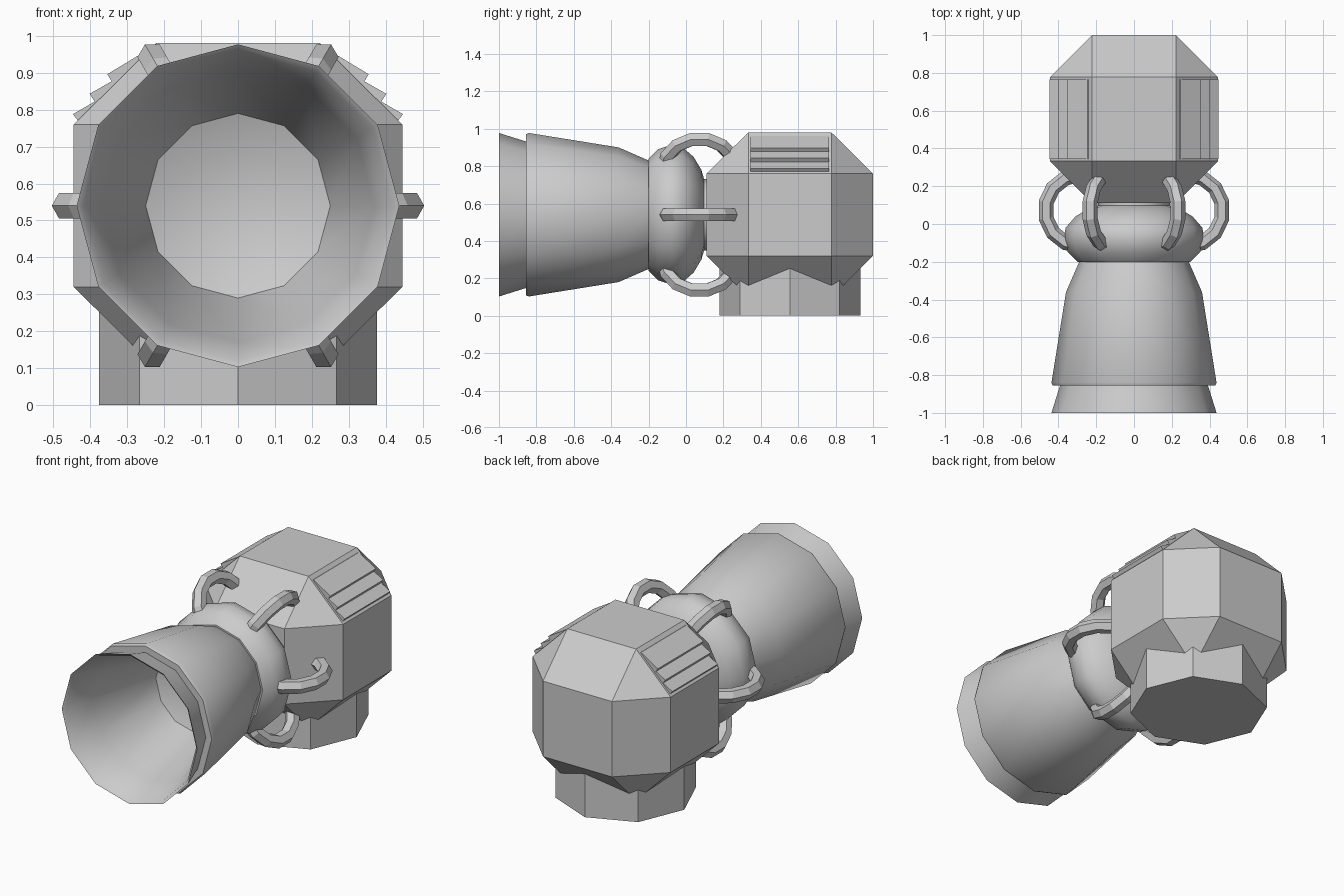
import bpy, bmesh, math
from mathutils import Vector, Matrix

if "Cube" in bpy.data.objects:
    bpy.data.objects.remove(bpy.data.objects["Cube"])

ZC = 0.54          # height of the main axis
HY = 0.555         # centre of the housing along y


def add_object(name, bm, smooth=None):
    bmesh.ops.recalc_face_normals(bm, faces=bm.faces)
    me = bpy.data.meshes.new(name)
    bm.to_mesh(me)
    bm.free()
    ob = bpy.data.objects.new(name, me)
    bpy.context.collection.objects.link(ob)
    if smooth:
        bpy.ops.object.select_all(action='DESELECT')
        ob.select_set(True)
        bpy.context.view_layer.objects.active = ob
        bpy.ops.object.shade_smooth_by_angle(angle=math.radians(smooth))
    return ob


def lathe(name, profile, sides=12, smooth=40):
    """Revolve (radius, y) points around the main y axis."""
    bm = bmesh.new()
    rings = []
    for r, y in profile:
        if r == 0:
            rings.append([bm.verts.new((0, y, ZC))] * sides)
        else:
            rings.append([bm.verts.new((r * math.sin(2 * math.pi * i / sides), y,
                                        ZC + r * math.cos(2 * math.pi * i / sides)))
                          for i in range(sides)])
    for a, b in zip(rings, rings[1:]):
        for i in range(sides):
            j = (i + 1) % sides
            quad = list(dict.fromkeys((a[i], a[j], b[j], b[i])))
            bm.faces.new(quad)
    return add_object(name, bm, smooth)


# Faceted housing: cube with every edge and corner cut
bm = bmesh.new()
H, S = 0.445, 0.222
for axis in range(3):
    for sx in (-1, 1):
        for sy in (-1, 1):
            for sz in (-1, 1):
                p = [sx * S, sy * S, sz * S]
                p[axis] *= H / S
                bm.verts.new((p[0], p[1] + HY, p[2] * 0.99 + ZC))
bmesh.ops.convex_hull(bm, input=bm.verts)
bmesh.ops.dissolve_limit(bm, angle_limit=0.02, verts=bm.verts, edges=bm.edges)
add_object("housing", bm)

# Octagonal foot
bm = bmesh.new()
bmesh.ops.create_cone(bm, cap_ends=True, segments=8, radius1=0.377, radius2=0.377,
                      depth=0.3, matrix=Matrix.Translation((0, HY, 0.15)))
add_object("foot", bm)

# Stepped vent louvres on both upper slopes
vent = [(0.428, 0.763), (0.447, 0.788), (0.388, 0.822), (0.402, 0.843),
        (0.342, 0.877), (0.354, 0.896), (0.245, 0.962), (0.2, 0.95), (0.38, 0.77)]
for side, label in ((1, "right"), (-1, "left")):
    bm = bmesh.new()
    f = bm.faces.new([bm.verts.new((side * x, 0.345, z)) for x, z in vent])
    ext = bmesh.ops.extrude_face_region(bm, geom=[f])
    bmesh.ops.translate(bm, vec=(0, 0.42, 0),
                        verts=[v for v in ext["geom"] if isinstance(v, bmesh.types.BMVert)])
    add_object(label + "_vent", bm)

# Neck collar and rounded joint
lathe("neck_collar", [(0, 0.08), (0.19, 0.08), (0.19, 0.14), (0, 0.14)])
lathe("joint", [(0, -0.2), (0.30, -0.2), (0.35, -0.15), (0.373, -0.08), (0.362, -0.02),
                (0.31, 0.04), (0.24, 0.082), (0.17, 0.103), (0, 0.11)])

# Six hoops around the joint
N, M, R, T = 14, 6, 0.19, 0.04
for k in range(6):
    a = math.radians(60 * k)
    out = Vector((math.cos(a), 0, math.sin(a)))
    tan = Vector((-math.sin(a), 0, math.cos(a)))
    bm = bmesh.new()
    grid = []
    for i in range(N):
        t = 2 * math.pi * (i + 0.5) / N
        d = out * math.cos(t) + Vector((0, math.sin(t), 0))
        c = out * 0.28 + Vector((0, 0.072, ZC))
        grid.append([bm.verts.new(c + d * (R + T * math.cos(2 * math.pi * j / M))
                                  + tan * (T * math.sin(2 * math.pi * j / M)))
                     for j in range(M)])
    for i in range(N):
        for j in range(M):
            n, m = (i + 1) % N, (j + 1) % M
            bm.faces.new((grid[i][j], grid[n][j], grid[n][m], grid[i][m]))
    add_object(f"hoop_{k + 1}", bm)

# Flared horn: outer sleeve, recessed step, mouth lip and hollow inside
lathe("horn", [(0, -0.2), (0.29, -0.2), (0.36, -0.36), (0.437, -0.84), (0.43, -0.856),
               (0.392, -0.856), (0.437, -1.0), (0.42, -0.985), (0.37, -0.82),
               (0.25, -0.4), (0.15, -0.36), (0, -0.35)])
